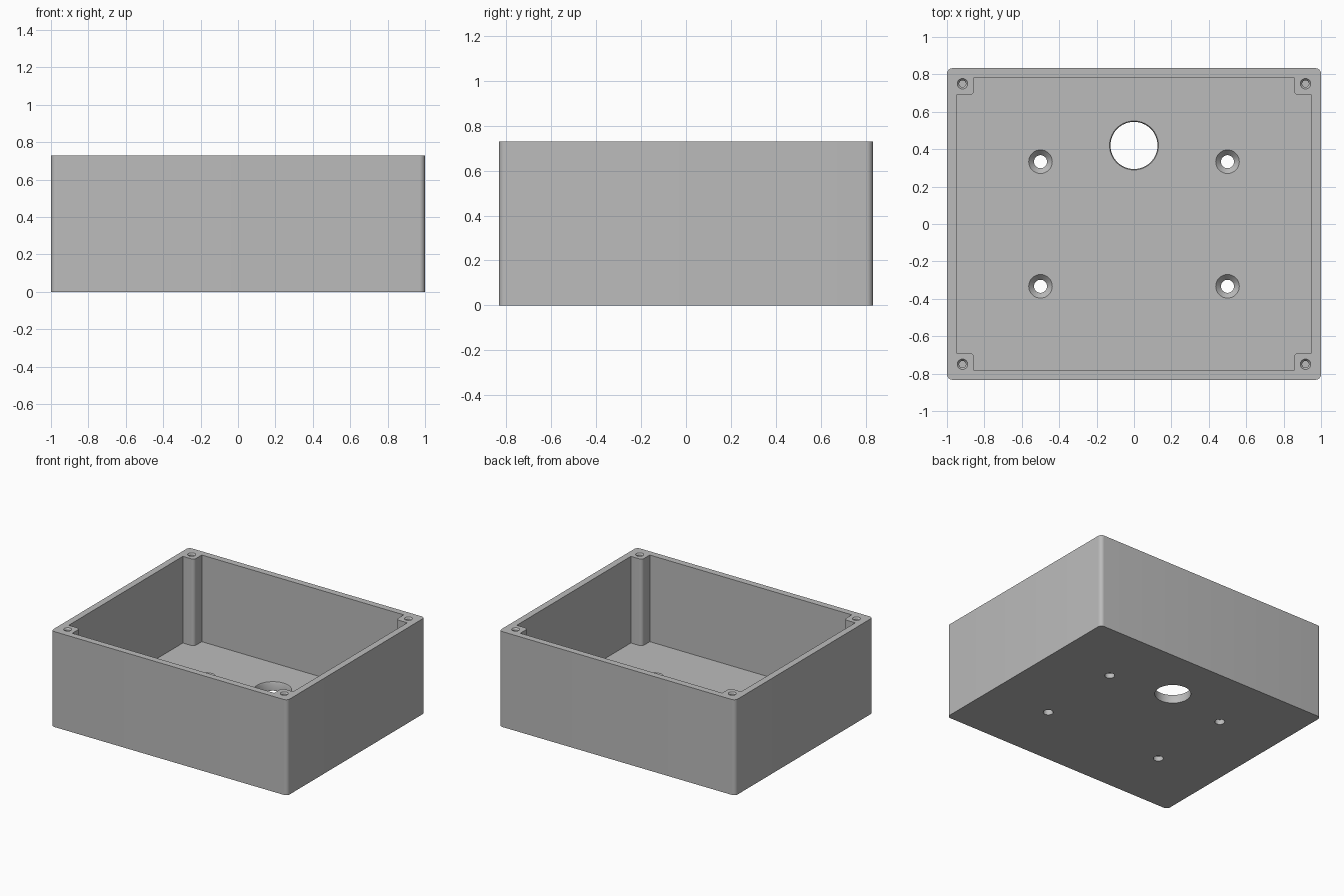
import bpy, bmesh
from math import cos, sin, pi, radians

if "Cube" in bpy.data.objects:
    bpy.data.objects.remove(bpy.data.objects["Cube"])

HALF_X, HALF_Y, HEIGHT = 1.0, 0.833, 0.73
WALL, FLOOR = 0.05, 0.067
SIGNS = [(sx, sy) for sx in (1, -1) for sy in (1, -1)]

grey = bpy.data.materials.new("grey plastic")
grey.use_nodes = True
colour = (0.5, 0.5, 0.5, 1)
grey.diffuse_color = colour
grey.node_tree.nodes["Principled BSDF"].inputs["Base Color"].default_value = colour


def make_object(name, bm):
    bmesh.ops.recalc_face_normals(bm, faces=bm.faces)
    mesh = bpy.data.meshes.new(name)
    bm.to_mesh(mesh)
    bm.free()
    mesh.materials.append(grey)
    obj = bpy.data.objects.new(name, mesh)
    bpy.context.collection.objects.link(obj)
    return obj


def prism(name, outline, bottom, top):
    bm = bmesh.new()
    face = bm.faces.new([bm.verts.new((x, y, bottom)) for x, y in outline])
    extruded = bmesh.ops.extrude_face_region(bm, geom=[face])["geom"]
    verts = [v for v in extruded if isinstance(v, bmesh.types.BMVert)]
    bmesh.ops.translate(bm, verts=verts, vec=(0, 0, top - bottom))
    return make_object(name, bm)


def drill(name, x, y, profile, segments=48):
    """Solid turned from (radius, height) pairs listed bottom to top."""
    bm = bmesh.new()
    rings = []
    for r, z in profile:
        rings.append([bm.verts.new((x + r * cos(2 * pi * i / segments),
                                    y + r * sin(2 * pi * i / segments), z))
                      for i in range(segments)])
    for low, high in zip(rings, rings[1:]):
        for i in range(segments):
            j = (i + 1) % segments
            bm.faces.new((low[i], low[j], high[j], high[i]))
    bm.faces.new(rings[0][::-1])
    bm.faces.new(rings[-1])
    return make_object(name, bm)


def arc(cx, cy, r, start, end, steps=8):
    angles = [radians(start + (end - start) * i / steps) for i in range(steps + 1)]
    return [(cx + r * cos(a), cy + r * sin(a)) for a in angles]


def four_corners(quarter):
    """Mirror the outline of the +x +y corner into a closed loop."""
    half = quarter + [(-x, y) for x, y in reversed(quarter)]
    return half + [(-x, -y) for x, y in half]


# Outer block with rounded upright edges
radius = 0.03
enclosure = prism("enclosure_box",
                  four_corners(arc(HALF_X - radius, HALF_Y - radius, radius, 0, 90)),
                  0, HEIGHT)

# Cavity outline that leaves a rounded screw post in each corner
post_x, post_y, post_r = 0.855, 0.69, 0.025
inner = [(HALF_X - WALL, post_y)]
inner += arc(post_x + post_r, post_y + post_r, post_r, 270, 180)
inner += [(post_x, HALF_Y - WALL)]
cutters = [prism("cavity_cutter", four_corners(inner), FLOOR, HEIGHT + 0.1)]

# Cable hole with a slightly eased upper rim
cutters.append(drill("cable_hole_cutter", 0, 0.42, [
    (0.126, -0.1), (0.126, FLOOR - 0.01), (0.131, FLOOR), (0.131, FLOOR + 0.1)], 64))

for sx, sy in SIGNS:
    # Countersunk mounting holes in the floor
    cutters.append(drill("mounting_hole_cutter", 0.5 * sx, 0.333 * sy, [
        (0.035, -0.1), (0.035, FLOOR - 0.03),
        (0.063, FLOOR), (0.063, FLOOR + 0.1)]))
    # Blind lid screw holes in the posts
    cutters.append(drill("screw_hole_cutter", 0.917 * sx, 0.75 * sy, [
        (0.018, HEIGHT - 0.3), (0.018, HEIGHT - 0.012),
        (0.028, HEIGHT), (0.028, HEIGHT + 0.1)], 32))

for cutter in cutters:
    cutter.hide_render = True
    mod = enclosure.modifiers.new(cutter.name, "BOOLEAN")
    mod.operation = "DIFFERENCE"
    mod.solver = "EXACT"
    mod.object = cutter

# Bake the cuts and drop the cutters
bpy.context.view_layer.update()
graph = bpy.context.evaluated_depsgraph_get()
result = bpy.data.meshes.new_from_object(enclosure.evaluated_get(graph))
enclosure.modifiers.clear()
enclosure.data = result
result.materials.clear()
result.materials.append(grey)
for cutter in cutters:
    bpy.data.objects.remove(cutter)
for poly in result.polygons:
    poly.material_index = 0

# Smooth rounded surfaces, keep hard edges sharp
for obj in bpy.context.selected_objects:
    obj.select_set(False)
enclosure.select_set(True)
bpy.context.view_layer.objects.active = enclosure
bpy.ops.object.shade_smooth_by_angle(angle=radians(30))
